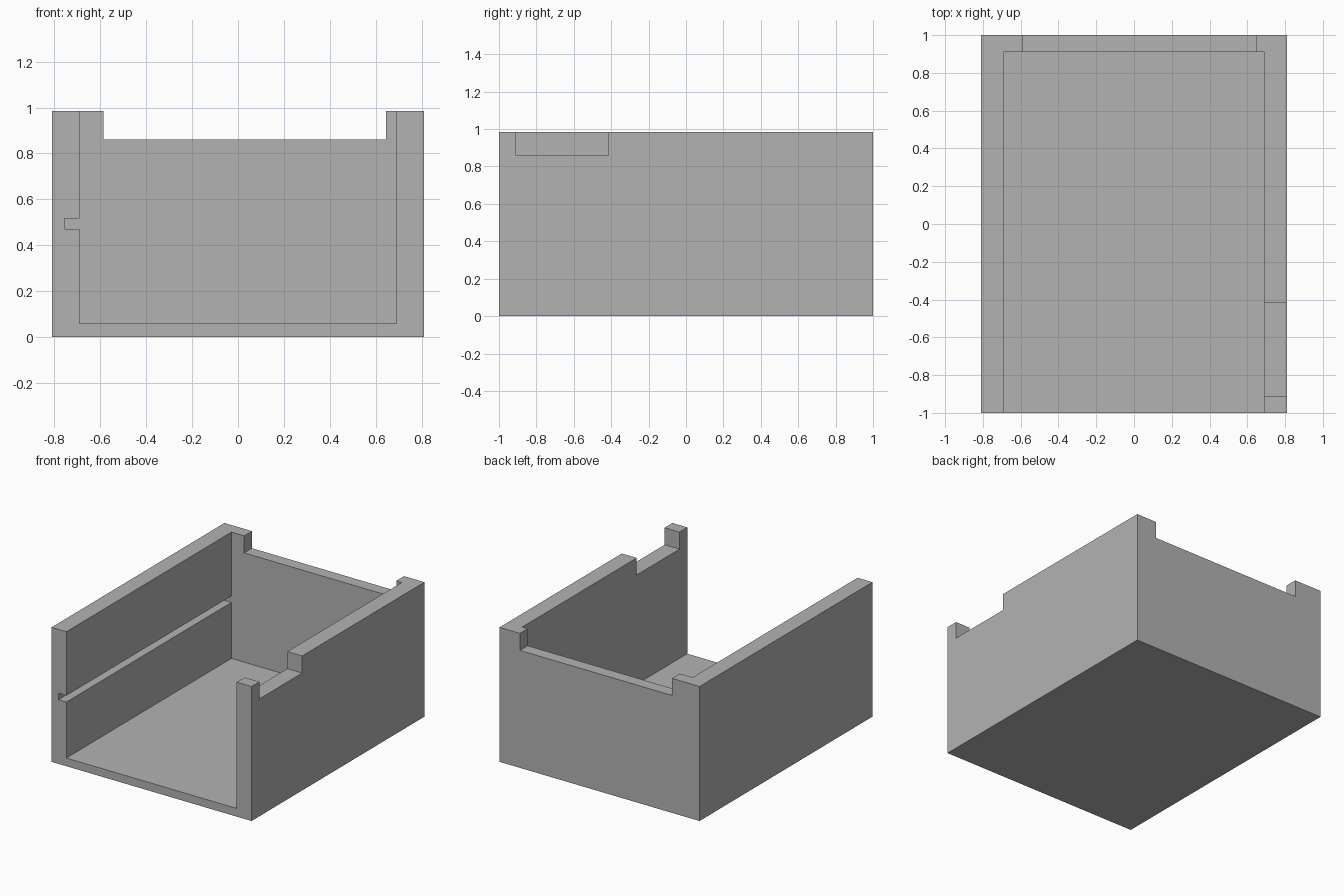
import bpy

# Remove the default cube
default = bpy.data.objects.get("Cube")
if default:
    bpy.data.objects.remove(default, do_unlink=True)


def block(name, x, y, z):
    """Box spanning the given (min, max) ranges."""
    spans = (x, y, z)
    bpy.ops.mesh.primitive_cube_add(size=1, location=[(a + b) / 2 for a, b in spans])
    obj = bpy.context.object
    obj.name = name
    obj.scale = [b - a for a, b in spans]
    bpy.ops.object.transform_apply(location=True, rotation=False, scale=True)
    return obj


def cut(target, cutter):
    """Subtract the cutter from the target, then discard it."""
    cutter.hide_render = True
    mod = target.modifiers.new(cutter.name, "BOOLEAN")
    mod.operation = "DIFFERENCE"
    mod.solver = "EXACT"
    mod.object = cutter
    bpy.context.view_layer.objects.active = target
    bpy.ops.object.modifier_apply(modifier=mod.name)
    bpy.data.objects.remove(cutter, do_unlink=True)


WIDTH, HEIGHT = 0.81, 0.985      # half width, full height
INNER, BACK, FLOOR = 0.69, 0.91, 0.06
NOTCH = 0.86                     # bottom of both rim notches

# Outer body
tray = block("open_front_tray", (-WIDTH, WIDTH), (-1, 1), (0, HEIGHT))

# Cavity, open at the front and top
cut(tray, block("cavity", (-INNER, INNER), (-1.2, BACK), (FLOOR, 1.2)))
# Slot along the inside of the right wall
cut(tray, block("slot", (-0.755, -0.5), (-1.2, BACK), (0.47, 0.517)))
# Notch in the back rim
cut(tray, block("back_notch", (-0.587, 0.645), (0.8, 1.2), (NOTCH, 1.2)))
# Notch in the left rim, near the front
cut(tray, block("side_notch", (0.5, 1), (-0.91, -0.415), (NOTCH, 1.2)))

# Grey material
grey = bpy.data.materials.new("plain_grey")
grey.use_nodes = True
colour = (0.45, 0.45, 0.45, 1)
grey.diffuse_color = colour
grey.node_tree.nodes["Principled BSDF"].inputs["Base Color"].default_value = colour
tray.data.materials.clear()
tray.data.materials.append(grey)
